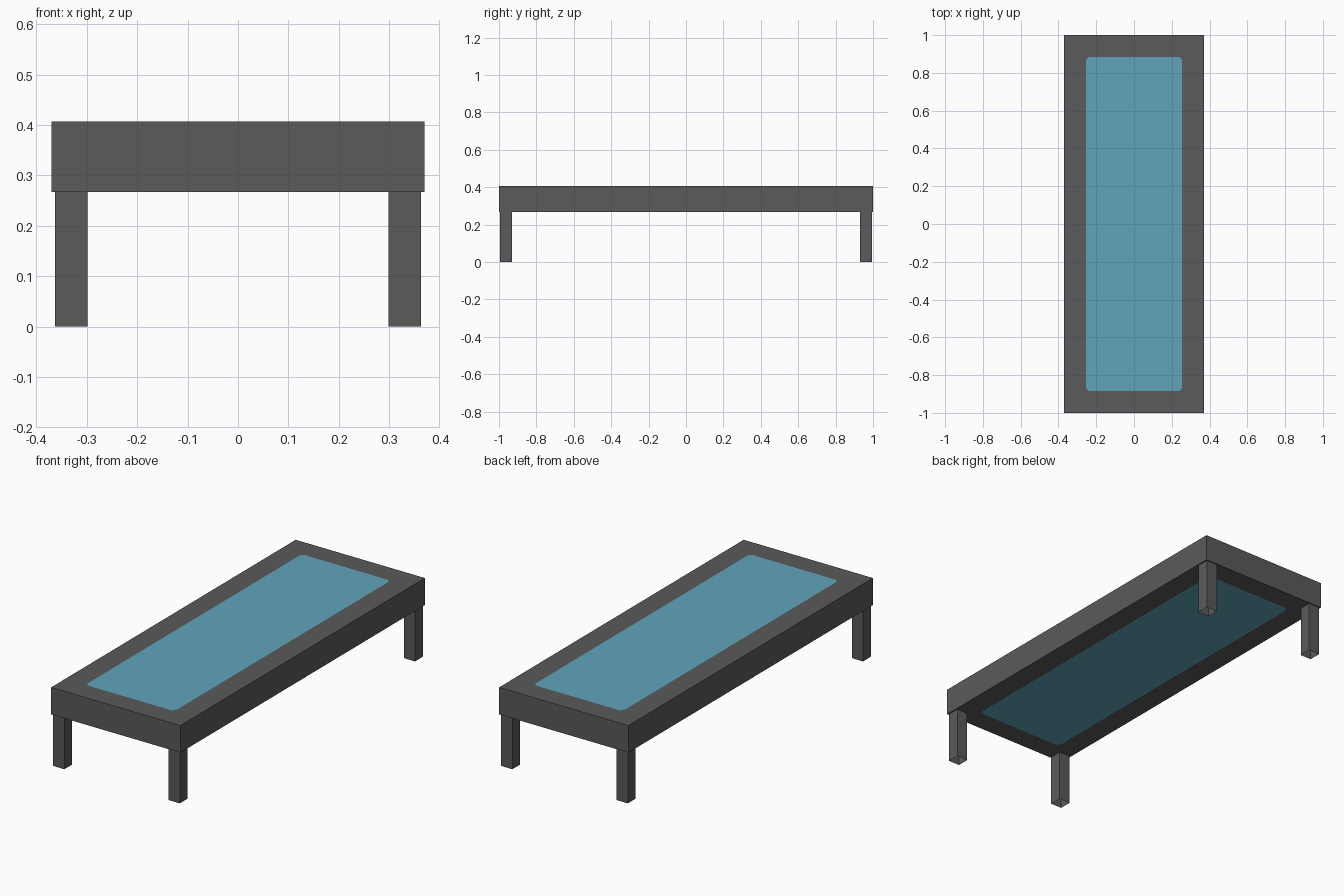
import bpy, bmesh
from mathutils import Matrix, Vector

if "Cube" in bpy.data.objects:
    bpy.data.objects.remove(bpy.data.objects["Cube"])


def material(name, rgb):
    m = bpy.data.materials.new(name)
    m.diffuse_color = (*rgb, 1)
    m.use_nodes = True
    m.node_tree.nodes["Principled BSDF"].inputs["Base Color"].default_value = m.diffuse_color
    return m


GREY = material("dark grey", (0.103, 0.103, 0.103))
BLUE = material("soft blue", (0.118, 0.375, 0.50))


def box_mesh(size, centre):
    bm = bmesh.new()
    mat = Matrix.Translation(centre) @ Matrix.Diagonal((*size, 1))
    bmesh.ops.create_cube(bm, size=1, matrix=mat)
    return bm


def finish(bm, name, mats):
    bm.normal_update()
    me = bpy.data.meshes.new(name)
    bm.to_mesh(me)
    bm.free()
    for m in mats:
        me.materials.append(m)
    ob = bpy.data.objects.new(name, me)
    bpy.context.collection.objects.link(ob)
    return ob


Z0, Z1 = 0.267, 0.407

# Slab with a blue panel cut into its top and bottom faces
bm = box_mesh((0.74, 2.0, Z1 - Z0), Vector((0, 0, (Z0 + Z1) / 2)))
bm.normal_update()
flat = [f for f in bm.faces if abs(f.normal.z) > 0.9]
bmesh.ops.inset_individual(bm, faces=flat, thickness=0.115, use_even_offset=True)
corners = [v for v in bm.verts if abs(v.co.x) < 0.3]
bmesh.ops.bevel(bm, geom=corners, offset=0.016, segments=1,
                profile=0.5, affect='VERTICES')
bm.normal_update()
for f in bm.faces:
    f.material_index = int(abs(f.normal.z) > 0.9 and f.calc_area() > 0.5)
finish(bm, "table_slab", (GREY, BLUE))

# Four square legs, hollow tubes open at the ends
for sy, end in ((-1, "front"), (1, "back")):
    for sx, side in ((-1, "left"), (1, "right")):
        bm = box_mesh((0.064, 0.064, Z0), Vector((sx * 0.3305, sy * 0.962, Z0 / 2)))
        bm.normal_update()
        caps = [f for f in bm.faces if abs(f.normal.z) > 0.9]
        bmesh.ops.delete(bm, geom=caps, context='FACES_ONLY')
        finish(bm, f"{end}_{side}_leg", (GREY,))
